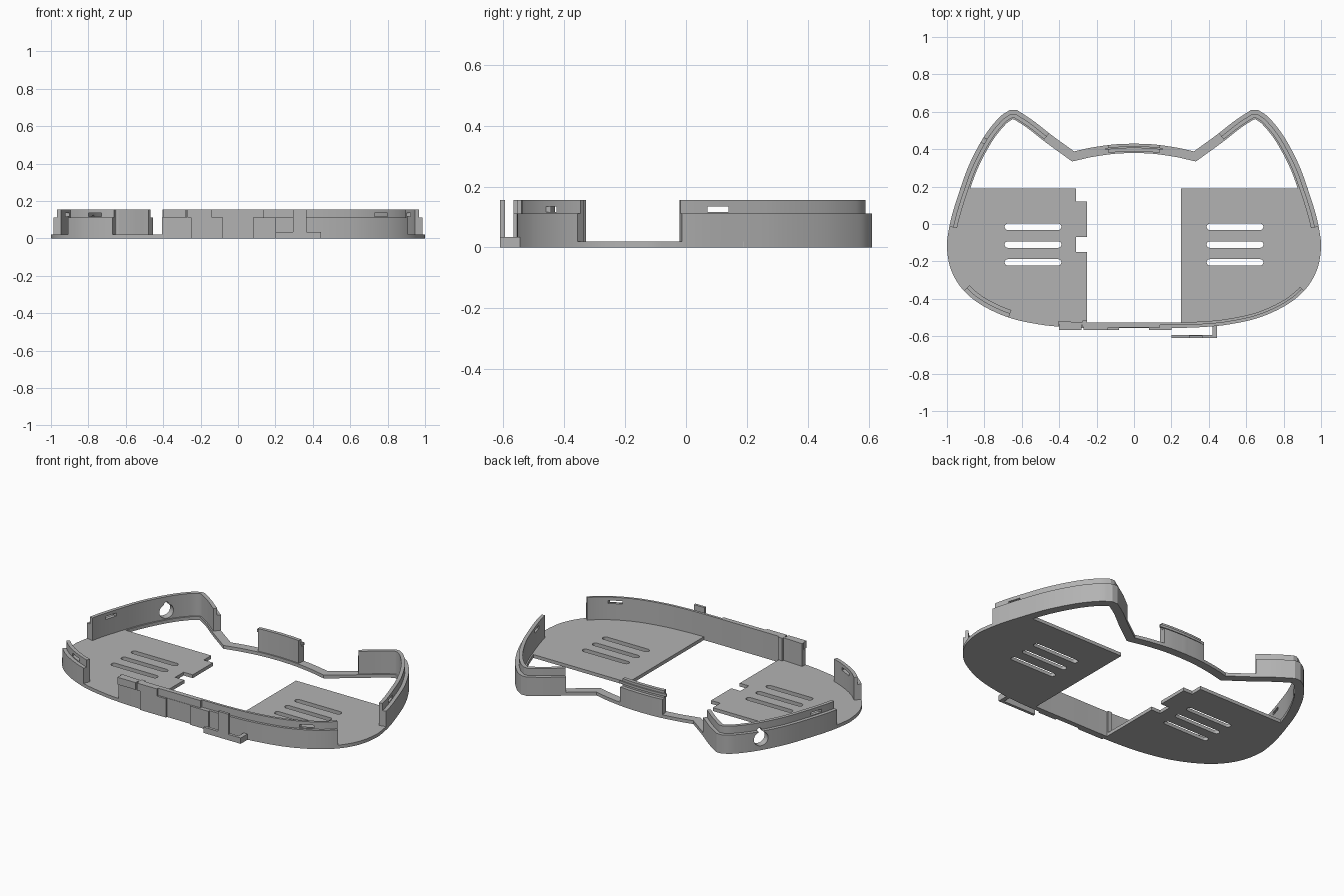
import bpy, bmesh, math
from mathutils import Vector

if "Cube" in bpy.data.objects:
    bpy.data.objects.remove(bpy.data.objects["Cube"])

grey = bpy.data.materials.new("matte_grey")
grey.use_nodes = True
grey.diffuse_color = (0.45, 0.45, 0.45, 1)
grey.node_tree.nodes["Principled BSDF"].inputs["Base Color"].default_value = (0.45, 0.45, 0.45, 1)

FLOOR, RIM, TOP = 0.02, 0.112, 0.155
parts = []


def finish(name, bm):
    bmesh.ops.recalc_face_normals(bm, faces=bm.faces)
    mesh = bpy.data.meshes.new(name)
    bm.to_mesh(mesh)
    bm.free()
    mesh.materials.append(grey)
    obj = bpy.data.objects.new(name, mesh)
    bpy.context.collection.objects.link(obj)
    parts.append(obj)
    return obj


def prism(name, pts, z0, z1):
    bm = bmesh.new()
    face = bm.faces.new([bm.verts.new((x, y, z0)) for x, y in pts])
    up = bmesh.ops.extrude_face_region(bm, geom=[face])["geom"]
    for v in up:
        if isinstance(v, bmesh.types.BMVert):
            v.co.z = z1
    return finish(name, bm)


def box(name, x0, x1, y0, y1, z0, z1):
    return prism(name, [(x0, y0), (x1, y0), (x1, y1), (x0, y1)], z0, z1)


def sweep(name, path, profile):
    """Carry a (depth inward, height) profile along an open path."""
    bm = bmesh.new()
    rows = []
    for i, p in enumerate(path):
        a = (p - path[i - 1]).normalized() if i else None
        b = (path[i + 1] - p).normalized() if i < len(path) - 1 else None
        a, b = a or b, b or a
        t = (a + b).normalized()
        n = Vector((t.y, -t.x)) / max(0.4, t.dot(a))
        rows.append([bm.verts.new((*(p + n * d), z)) for d, z in profile])
    k = len(profile)
    for r, s in zip(rows, rows[1:]):
        for j in range(k):
            bm.faces.new((r[j], r[(j + 1) % k], s[(j + 1) % k], s[j]))
    bm.faces.new(rows[0])
    bm.faces.new(rows[-1])
    return finish(name, bm)


def cut(obj, cutters):
    for c in cutters:
        c.hide_render = True
        m = obj.modifiers.new("cut", "BOOLEAN")
        m.operation, m.solver, m.object = "DIFFERENCE", "EXACT", c
    bpy.context.view_layer.update()
    graph = bpy.context.evaluated_depsgraph_get()
    mesh = bpy.data.meshes.new_from_object(obj.evaluated_get(graph))
    obj.modifiers.clear()
    obj.data = mesh
    for c in cutters:
        parts.remove(c)
        bpy.data.objects.remove(c)


def rod(center, axis, radius):
    bm = bmesh.new()
    bmesh.ops.create_cone(bm, cap_ends=True, segments=32, radius1=radius, radius2=radius, depth=0.2)
    obj = finish("hole_cutter", bm)
    obj.rotation_euler = Vector(axis).to_track_quat("Z", "Y").to_euler()
    obj.location = center
    return obj


def spline(pts, steps=8):
    """Smooth curve through the points."""
    p = [Vector(q) for q in pts]
    p = [2 * p[0] - p[1]] + p + [2 * p[-1] - p[-2]]
    out = []
    for a, b, c, d in zip(p, p[1:], p[2:], p[3:]):
        for s in range(steps):
            t = s / steps
            out.append(0.5 * (2 * b + (c - a) * t + (2 * a - 5 * b + 4 * c - d) * t ** 2
                              + (3 * b - a - 3 * c + d) * t ** 3))
    return out + [p[-2]]


# Head outline with two ears, clockwise from the back centre
half = spline([(0, .43), (.11, .425), (.23, .408), (.32, .388)])[:-1]
half += spline([(.32, .388), (.44, .475), (.54, .553), (.627, .61)])
half += spline([(.663, .61), (.72, .57), (.80, .47), (.88, .32), (.935, .17), (.975, .04),
                (.995, -.06), (1, -.13), (.98, -.24), (.92, -.345), (.82, -.43), (.67, -.5),
                (.5, -.538), (.35, -.552), (.2, -.556), (0, -.556)])
outline = half + [Vector((-p.x, p.y)) for p in reversed(half[1:-1])]


def pick(rule):
    """The unbroken run of outline points that obey the rule."""
    n = len(outline)
    start = next(i for i in range(n) if rule(*outline[i]) and not rule(*outline[i - 1]))
    run = []
    while rule(*outline[start % n]):
        run.append(outline[start % n])
        start += 1
    return run


def lipped(depth):
    return [(0, 0), (0, RIM), (depth / 2, RIM), (depth / 2, TOP), (depth, TOP), (depth, 0)]


# Thin floor ring around the ears and the back
sweep("ear_ring", pick(lambda x, y: y > 0.1), [(0, 0), (0, FLOOR), (.05, FLOOR), (.05, 0)])


# Floor plates with vent slots
def slots(side):
    result = []
    for y in (-.015, -.11, -.205):
        pts = []
        for end, turn in ((.675, -90), (.405, 90)):
            for i in range(9):
                a = math.radians(turn + i * 22.5)
                pts.append((side * (end + .017 * math.cos(a)), y + .017 * math.sin(a)))
        result.append(prism("slot_cutter", pts, -.1, .1))
    return result


run = [tuple(p) for p in pick(lambda x, y: y < .19 and x > .25)]
left_plate = prism("left_floor_plate", run + [(.25, run[-1][1]), (.25, .19), (run[0][0], .19)], 0, FLOOR)
cut(left_plate, slots(1))

run = [tuple(p) for p in pick(lambda x, y: y < .19 and x < -.25)]
notched = [(run[-1][0], .19), (-.31, .19), (-.31, .12), (-.25, .12), (-.25, -.07), (-.31, -.07),
           (-.31, -.15), (-.25, -.15), (-.25, run[0][1])]
right_plate = prism("right_floor_plate", run + notched, 0, FLOOR)
cut(right_plate, slots(-1))

# Ear walls with a raised inner lip and a latch slot in each side
for side, label in ((1, "left"), (-1, "right")):
    wall = sweep(label + "_ear_wall", pick(lambda x, y: x * side > .445 and y > -.025), lipped(.042))
    xs = sorted((side * .85, side * 1.05))
    cutters = [box("latch_cutter", *xs, .07, .14, .117, .135)]
    if side < 0:  # cable hole
        cutters += [rod((-.81, .45, .068), (-.88, .47, 0), .042),
                    rod((-.81, .45, .11), (-.88, .47, 0), .014)]
    cut(wall, cutters)

# Back centre wall with a snap bead
sweep("back_wall", pick(lambda x, y: abs(x) < .155 and y > 0), lipped(.042))
sweep("back_snap_bead", pick(lambda x, y: abs(x) < .17 and y > 0),
      [(.014, .125), (.014, .14), (.024, .14), (.024, .125)])

# Front walls
front = sweep("front_wall", pick(lambda x, y: x > -.41 and y < -.355), lipped(.03))
corner = sweep("front_corner_wall", pick(lambda x, y: x < -.65 and y < -.355), lipped(.042))
cut(front, [box("latch_cutter", .73, .80, -.6, -.38, .117, .135)])
cut(corner, [box("latch_cutter", -.80, -.73, -.6, -.38, .117, .135)])
box("front_centre_panel", -.14, .14, -.554, -.53, 0, TOP)
box("front_right_pad", -.25, -.08, -.566, -.55, 0, RIM)
box("front_left_pad", .08, .2, -.566, -.55, 0, RIM)
box("front_outer_tab", -.4, -.28, -.566, -.535, RIM, TOP)
box("front_inner_tab", -.27, -.14, -.566, -.535, RIM, TOP)
box("front_inside_stop", -.275, -.25, -.55, -.515, 0, TOP)

# Front latch bracket
box("bracket_arm", .42, .445, -.61, -.54, 0, .035)
box("bracket_bar", .2, .44, -.61, -.593, 0, .035)
box("bracket_post", .295, .365, -.61, -.595, .03, TOP)

bpy.ops.object.select_all(action="DESELECT")
for obj in parts:
    obj.select_set(True)
bpy.context.view_layer.objects.active = parts[0]
bpy.ops.object.shade_smooth_by_angle(angle=math.radians(30))
